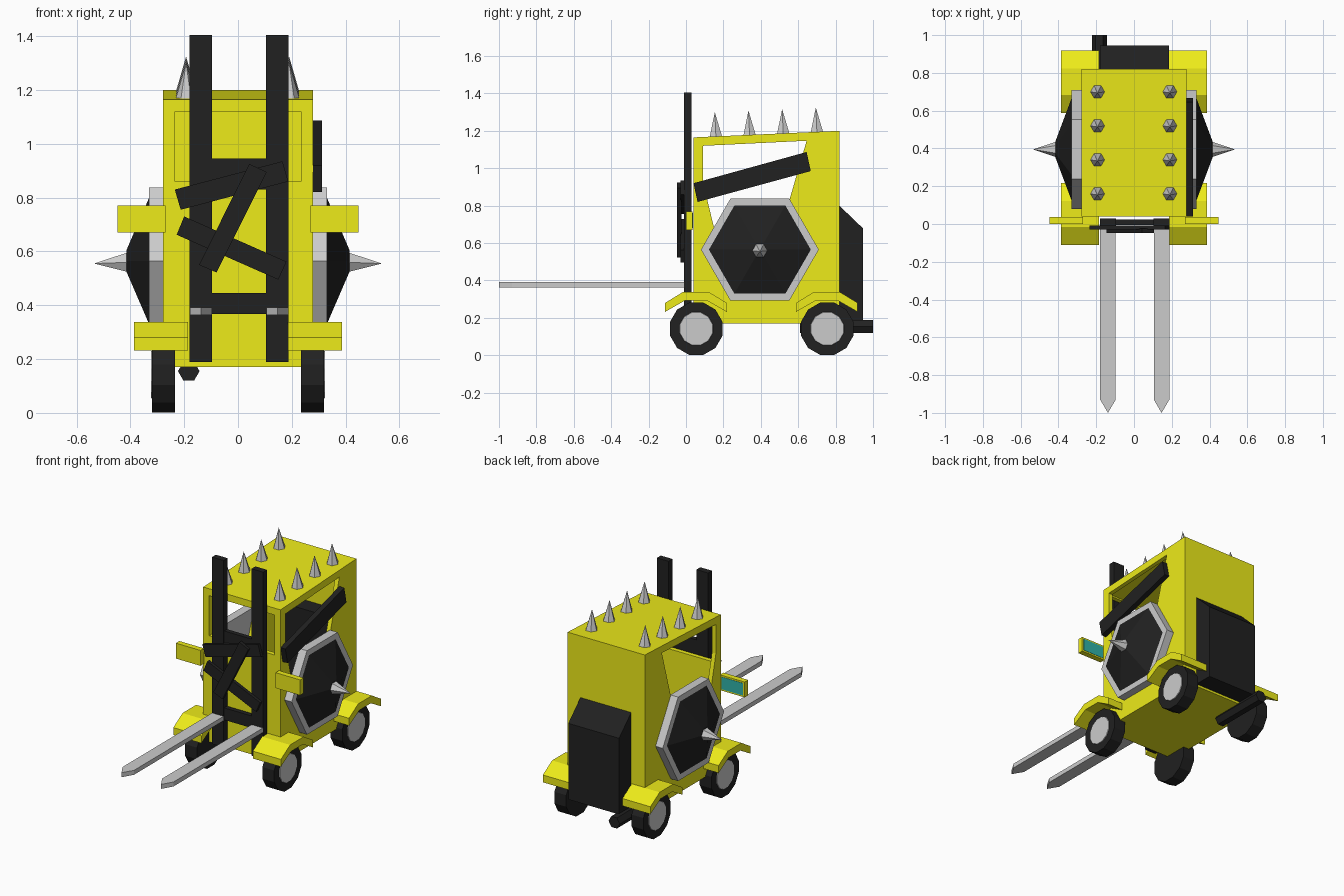
import bpy, bmesh, math
from mathutils import Vector

if "Cube" in bpy.data.objects:
    bpy.data.objects.remove(bpy.data.objects["Cube"])


def material(name, rgb):
    m = bpy.data.materials.new(name)
    m.diffuse_color = (*rgb, 1)
    m.use_nodes = True
    m.node_tree.nodes["Principled BSDF"].inputs["Base Color"].default_value = m.diffuse_color
    return m


YELLOW = material("yellow_paint", (0.85, 0.83, 0.01))
BLACK = material("black_metal", (0.015, 0.015, 0.015))
TEAL = material("mirror_glass", (0.03, 0.45, 0.40))


def make(name, bm, mat):
    bmesh.ops.recalc_face_normals(bm, faces=bm.faces[:])
    me = bpy.data.meshes.new(name)
    bm.to_mesh(me)
    bm.free()
    ob = bpy.data.objects.new(name, me)
    bpy.context.collection.objects.link(ob)
    if mat:
        me.materials.append(mat)
    return ob


def prism(name, pts, axis, lo, hi, mat=None):
    """Extrude a 2D outline: axis x takes (y,z), y takes (x,z), z takes (x,y)."""
    place = {"x": lambda p, d: (d, *p), "y": lambda p, d: (p[0], d, p[1]),
             "z": lambda p, d: (*p, d)}[axis]
    bm = bmesh.new()
    rings = [[bm.verts.new(place(p, d)) for p in pts] for d in (lo, hi)]
    for r in rings:
        bm.faces.new(r)
    n = len(pts)
    for i in range(n):
        j = (i + 1) % n
        bm.faces.new((rings[0][i], rings[0][j], rings[1][j], rings[1][i]))
    return make(name, bm, mat)


def box(name, x, y, z, mat=None):
    return prism(name, [(x[0], y[0]), (x[1], y[0]), (x[1], y[1]), (x[0], y[1])], "z", *z, mat)


def cone(name, start, end, r1, r2, sides, mat=None, turn=0.0):
    """Tapered rod between two points; a zero end radius gives a spike."""
    a, b = Vector(start), Vector(end)
    d = b - a
    w = d.normalized()
    u = Vector((0, 1, 0)) if abs(w.x) > 0.9 else Vector((1, 0, 0))
    u = (u - w * u.dot(w)).normalized()
    v = w.cross(u)
    bm = bmesh.new()

    def ring(c, r):
        return [bm.verts.new(c + r * (u * math.cos(t) + v * math.sin(t)))
                for t in (2 * math.pi * i / sides + turn for i in range(sides))]
    lo = ring(a, r1)
    bm.faces.new(lo)
    if r2 > 0:
        hi = ring(b, r2)
        bm.faces.new(hi)
    else:
        hi = [bm.verts.new(b)] * sides
    for i in range(sides):
        j = (i + 1) % sides
        bm.faces.new((lo[i], lo[j], hi[j], hi[i]) if r2 > 0 else (lo[i], lo[j], hi[i]))
    return make(name, bm, mat)


def cut(target, cutter):
    m = target.modifiers.new("cut", "BOOLEAN")
    m.operation, m.solver, m.object = "DIFFERENCE", "EXACT", cutter
    bpy.context.view_layer.objects.active = target
    bpy.ops.object.modifier_apply(modifier=m.name)
    bpy.data.objects.remove(cutter)


# Hollow cab with side windows and an open front
cab = prism("cab", [(0.04, 0.17), (0.82, 0.17), (0.82, 1.20), (0.04, 1.165)], "x", -0.278, 0.278, YELLOW)
cut(cab, prism("cavity", [(0.07, 0.20), (0.79, 0.20), (0.79, 1.165), (0.07, 1.13)], "x", -0.25, 0.25, YELLOW))
cut(cab, prism("window", [(0.09, 1.12), (0.645, 1.147), (0.55, 0.82), (0.50, 0.66), (0.155, 0.66), (0.09, 0.93)],
               "x", -0.5, 0.5, YELLOW))
cut(cab, box("front_opening", (-0.235, 0.235), (-0.1, 0.075), (0.86, 1.12), YELLOW))

# Rear engine box and the panel behind the driver
prism("engine_box", [(0.82, 0.185), (0.945, 0.185), (0.945, 0.68), (0.82, 0.80)], "x", -0.18, 0.185, BLACK)
box("seat_back", (-0.18, 0.18), (0.68, 0.789), (0.201, 0.85), BLACK)
cone("exhaust", (-0.183, 0.61, 0.155), (-0.183, 1.0, 0.155), 0.04, 0.04, 6, BLACK)

# Roof spikes
for x in (-0.193, 0.19):
    for i in range(4):
        y = 0.16 + 0.18 * i
        z = 1.165 + (y - 0.04) * 0.045
        cone("roof_spike", (x, y, z - 0.005), (x, y - 0.006, z + 0.13), 0.039, 0, 6)

for s in (-1, 1):
    # Spiked hexagonal side shields
    cy, cz = 0.395, 0.565
    cone("shield_rim", (s * 0.275, cy, cz), (s * 0.33, cy, cz), 0.315, 0.315, 6)
    cone("shield_boss", (s * 0.329, cy, cz), (s * 0.415, cy, cz), 0.275, 0.045, 6, BLACK)
    cone("shield_spike", (s * 0.40, cy, cz - 0.005), (s * 0.535, cy, cz - 0.01), 0.045, 0, 6)

    # Mirrors with glass on the rear
    x0, x1 = sorted((s * 0.27, s * 0.447))
    box("mirror", (x0, x1), (0.0, 0.036), (0.67, 0.77), YELLOW)
    box("mirror_glass", (x0 + 0.012, x1 - 0.012), (0.03, 0.038), (0.68, 0.76), TEAL)

    # Wheels and fenders
    for y, end in ((0.055, "front"), (0.755, "rear")):
        cone(end + "_wheel", (s * 0.235, y, 0.142), (s * 0.32, y, 0.142), 0.145, 0.145, 12, BLACK,
             math.pi / 12)
        cone(end + "_hub", (s * 0.30, y, 0.142), (s * 0.324, y, 0.142), 0.10, 0.09, 12, None, math.pi / 12)
        c = y - 0.002
        outer = [(-0.165, 0.28), (-0.07, 0.338), (0.07, 0.338), (0.165, 0.28)]
        inner = [(0.165, 0.232), (0.06, 0.292), (-0.06, 0.292), (-0.165, 0.232)]
        a, b = sorted((s * 0.185, s * 0.387))
        prism(end + "_fender", [(c + p, q) for p, q in outer + inner], "x", a, b, YELLOW)

    # Mast rails and forks
    m = s * 0.142 + 0.004
    box("mast_rail", (m - 0.042, m + 0.042), (-0.01, 0.03), (0.19, 1.405), BLACK)
    prism("fork", [(m - 0.041, 0.0), (m + 0.041, 0.0), (m + 0.041, -0.93), (m, -1.0), (m - 0.041, -0.93)],
          "z", 0.363, 0.392)

# Mast cross members
box("upper_crossbar", (-0.10, 0.11), (-0.005, 0.025), (0.83, 0.945), BLACK)
box("lower_crossbar", (-0.10, 0.11), (-0.005, 0.025), (0.367, 0.445), BLACK)


# Crooked scrap planks across the mast and the right window
planks = [
    ("mast_plank_upper", "y", [(-0.235, 0.83), (-0.213, 0.755), (0.187, 0.86), (0.165, 0.935)], -0.03, -0.008),
    ("mast_plank_lower", "y", [(-0.20, 0.73), (-0.228, 0.662), (0.15, 0.495), (0.18, 0.562)], -0.03, -0.008),
    ("mast_plank_cross", "y", [(-0.145, 0.55), (-0.08, 0.522), (0.107, 0.895), (0.042, 0.925)], -0.047, -0.025),
    ("window_plank", "x", [(0.04, 0.92), (0.062, 0.82), (0.667, 0.985), (0.645, 1.087)], 0.278, 0.313),
]
for name, axis, pts, lo, hi in planks:
    prism(name, pts, axis, lo, hi, BLACK)
